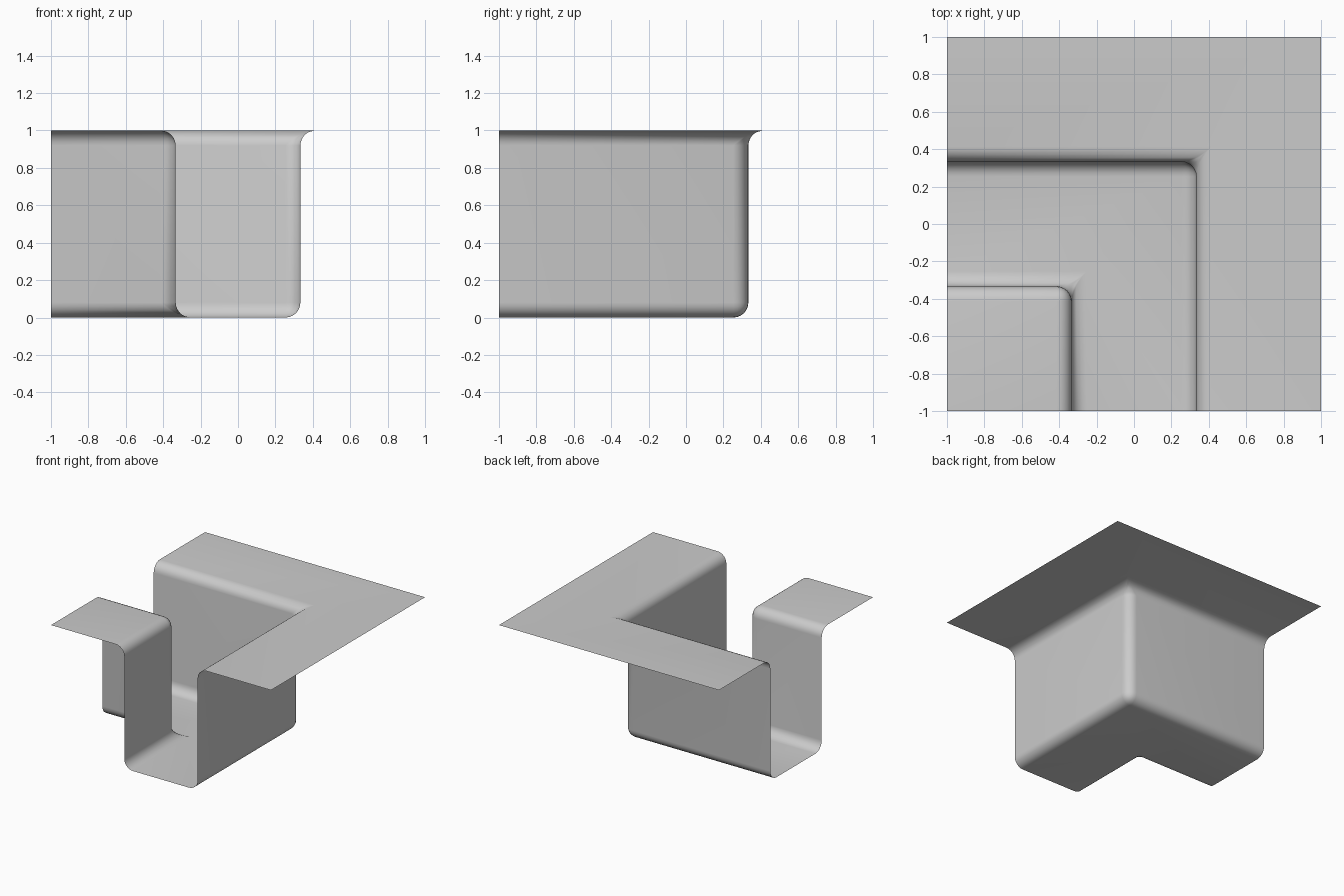
import bpy, bmesh

if "Cube" in bpy.data.objects:
    bpy.data.objects.remove(bpy.data.objects["Cube"])

T = 1 / 3

# Corner channel: one stepped profile (corner position, height) swept round a right-angle bend
bm = bmesh.new()
profile = [(-T, 1), (-T, 0), (T, 0), (T, 1), (1, 1)]
rings = [[bm.verts.new(p) for p in ((-1, c, z), (c, c, z), (c, -1, z))]
         for c, z in profile]

# Inner raised flange
tip = bm.verts.new((-1, -1, 1))
bm.faces.new([tip, rings[0][2], rings[0][1], rings[0][0]])

# Walls, floor and outer flange
for a, b in zip(rings, rings[1:]):
    for i in range(2):
        bm.faces.new([a[i], a[i + 1], b[i + 1], b[i]])
bmesh.ops.recalc_face_normals(bm, faces=bm.faces)
bm.faces.ensure_lookup_table()
if bm.faces[0].normal.z < 0:
    bmesh.ops.reverse_faces(bm, faces=bm.faces)

mesh = bpy.data.meshes.new("corner_channel")
bm.to_mesh(mesh)
bm.free()
obj = bpy.data.objects.new("corner_channel", mesh)
bpy.context.collection.objects.link(obj)

# Rounded folds
bevel = obj.modifiers.new("rounded_folds", 'BEVEL')
bevel.width = 0.08
bevel.segments = 6
bevel.limit_method = 'ANGLE'
for p in mesh.polygons:
    p.use_smooth = True
